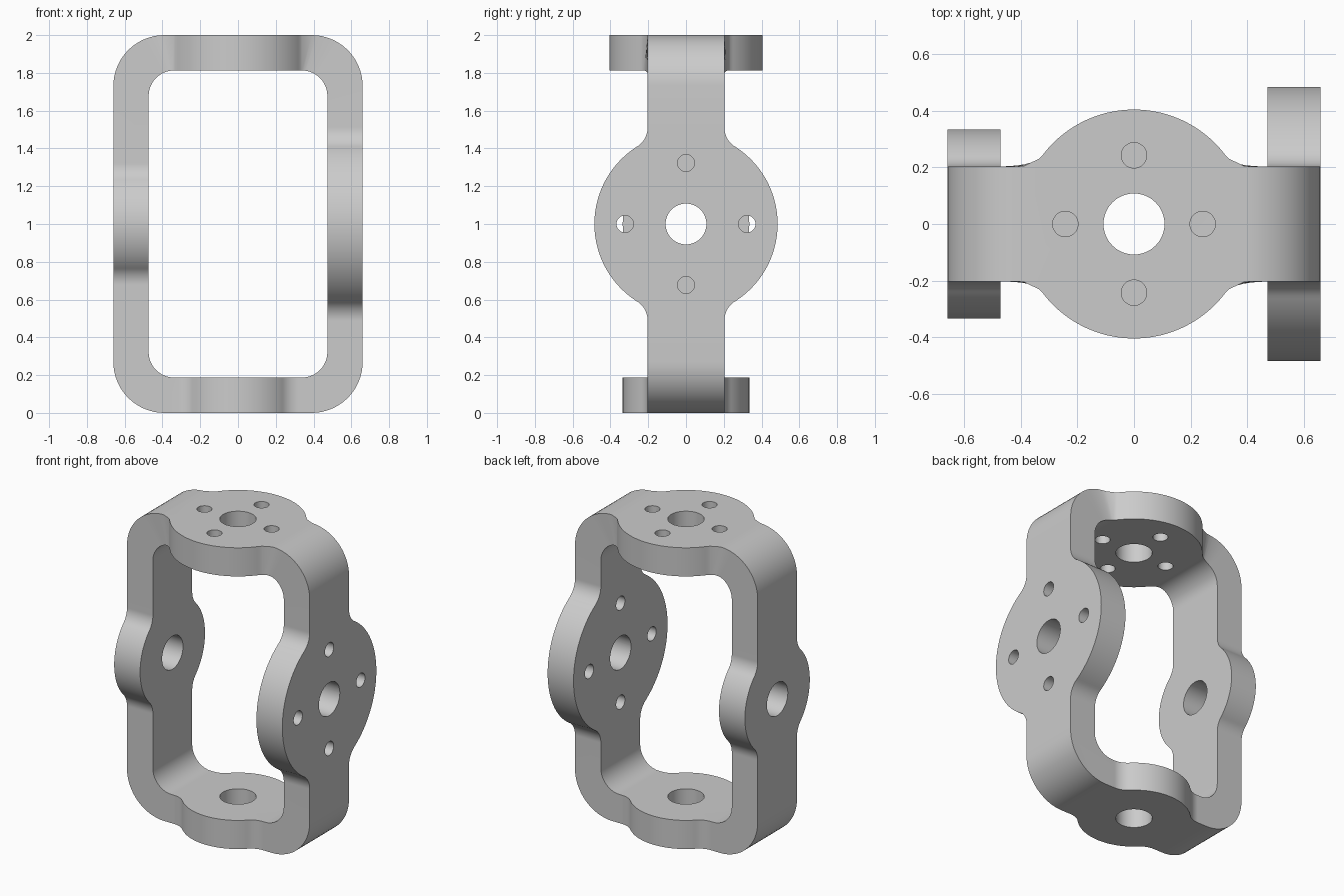
import bpy, bmesh, math
from mathutils import Matrix, Vector

if "Cube" in bpy.data.objects:
    bpy.data.objects.remove(bpy.data.objects["Cube"])

HALF_X, HALF_Z, WALL, STRIP = 0.66, 1.0, 0.187, 0.203   # frame sizes, strip half width
OUTER_R, INNER_R, FILLET = 0.27, 0.135, 0.12            # corner and blend radii
TOP, BOTTOM, RIGHT, LEFT = 0.405, 0.335, 0.335, 0.485   # disc radii of the four flanges
FLAT_X, FLAT_Z = HALF_X - WALL - INNER_R, HALF_Z - WALL - INNER_R


def half_width(radius, t):
    """Half width of a strip that swells into a disc through concave fillets."""
    t = abs(t)
    centre = math.sqrt((radius + FILLET) ** 2 - (STRIP + FILLET) ** 2)
    if t >= centre:
        return STRIP
    if t <= centre * radius / (radius + FILLET):
        return math.sqrt(radius ** 2 - t ** 2)
    return STRIP + FILLET - math.sqrt(FILLET ** 2 - (centre - t) ** 2)


def width_at(x, z):
    w = STRIP
    if abs(z) > 0.6:
        w = max(w, half_width(TOP if z > 0 else BOTTOM, x))
    if abs(x) > 0.4:
        w = max(w, half_width(LEFT if x > 0 else RIGHT, z))
    return w


def frame_loop(hx, hz, radius, outer):
    """Rounded rectangle sampled so the inner and outer loops pair up."""
    quarter, n = [], 18
    for i in range(60):                                 # top flat, from the middle
        quarter.append((FLAT_X * i / 60, hz))
    for k in range(n + 1):                              # corner
        if outer and k in (0, n):
            quarter.append((FLAT_X, hz) if k == 0 else (hx, FLAT_Z))
            continue
        a = math.pi / 2 * ((k - 1) / (n - 2) if outer else k / n)
        quarter.append((hx - radius + radius * math.sin(a), hz - radius + radius * math.cos(a)))
    for i in range(1, 91):                              # side flat, down to the middle
        quarter.append((hx, FLAT_Z * (1 - i / 90)))
    half = quarter + [(x, -z) for x, z in quarter[-2::-1]]
    return half + [(-x, z) for x, z in half[-2:0:-1]]


# Frame with its four flanges
bm = bmesh.new()
rings = []
for pts in (frame_loop(HALF_X, HALF_Z, OUTER_R, True),
            frame_loop(HALF_X - WALL, HALF_Z - WALL, INNER_R, False)):
    for side in (-1, 1):
        rings.append([bm.verts.new((x, side * width_at(x, z), z + HALF_Z)) for x, z in pts])
outer_front, outer_back, inner_front, inner_back = rings
cycle = [outer_front, outer_back, inner_back, inner_front]
count = len(outer_front)
for i in range(count):
    j = (i + 1) % count
    for a, b in zip(cycle, cycle[1:] + cycle[:1]):
        bm.faces.new((a[i], a[j], b[j], b[i]))
bmesh.ops.recalc_face_normals(bm, faces=bm.faces)
bmesh.ops.dissolve_limit(bm, angle_limit=math.radians(0.1), verts=bm.verts, edges=bm.edges)
mesh = bpy.data.meshes.new("bracket_frame")
bm.to_mesh(mesh)
bm.free()
frame = bpy.data.objects.new("bracket_frame", mesh)
bpy.context.collection.objects.link(frame)

# Hole cutters: a bore through each flange, four bolt holes on the top and left ones
bm = bmesh.new()


def drill(direction, radius, pitch=0.0, angle=0.0):
    d = Vector(direction)
    reach = (HALF_X if d.x else HALF_Z) - WALL / 2
    turn = d.to_track_quat('Z', 'Y').to_matrix().to_4x4()
    offset = Vector((pitch * math.cos(angle), pitch * math.sin(angle), reach))
    place = Matrix.Translation((0, 0, HALF_Z)) @ turn @ Matrix.Translation(offset)
    bmesh.ops.create_cone(bm, cap_ends=True, segments=48, radius1=radius, radius2=radius,
                          depth=WALL * 2, matrix=place)


for direction, pitch in (((0, 0, 1), 0.243), ((1, 0, 0), 0.323),
                         ((0, 0, -1), 0), ((-1, 0, 0), 0)):
    drill(direction, 0.108)
    if pitch:
        for k in range(4):
            drill(direction, 0.045, pitch, k * math.pi / 2)
cut_mesh = bpy.data.meshes.new("hole_cutters")
bm.to_mesh(cut_mesh)
bm.free()
cutter = bpy.data.objects.new("hole_cutters", cut_mesh)
bpy.context.collection.objects.link(cutter)
cutter.hide_render = True

grey = bpy.data.materials.new("plain grey")
grey.use_nodes = True
grey.diffuse_color = (0.6, 0.6, 0.6, 1)
grey.node_tree.nodes["Principled BSDF"].inputs["Base Color"].default_value = (0.6, 0.6, 0.6, 1)
mesh.materials.append(grey)

# Cut the holes, then smooth the curved walls
holes = frame.modifiers.new("holes", 'BOOLEAN')
holes.operation, holes.solver, holes.object = 'DIFFERENCE', 'EXACT', cutter
bpy.ops.object.select_all(action='DESELECT')
frame.select_set(True)
bpy.context.view_layer.objects.active = frame
bpy.ops.object.modifier_apply(modifier="holes")
bpy.data.objects.remove(cutter)
bpy.ops.object.shade_smooth_by_angle(angle=math.radians(30))
